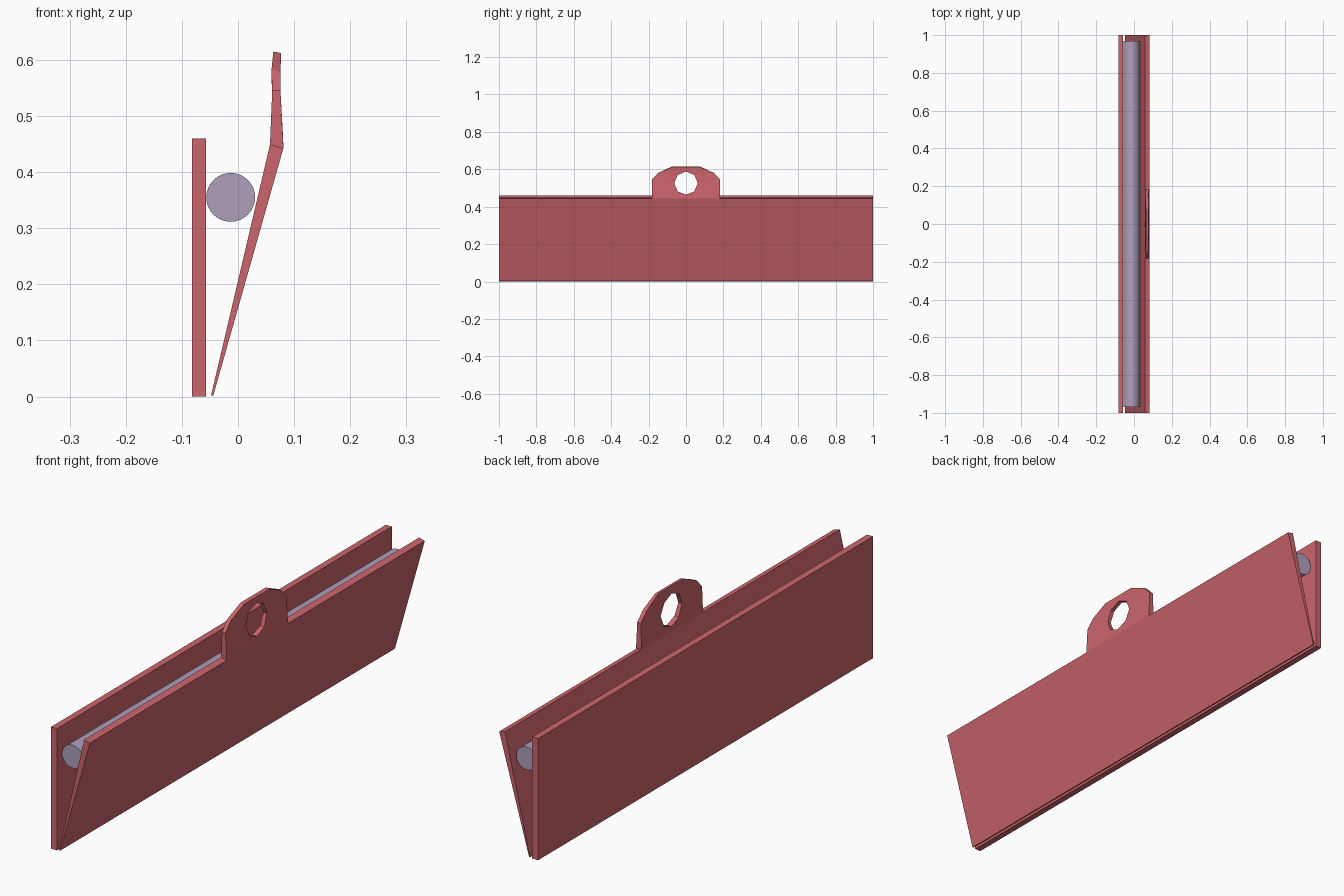
import bpy, bmesh, math

if "Cube" in bpy.data.objects:
    bpy.data.objects.remove(bpy.data.objects["Cube"])


def material(name, color):
    m = bpy.data.materials.new(name)
    m.diffuse_color = (*color, 1)
    m.use_nodes = True
    m.node_tree.nodes["Principled BSDF"].inputs["Base Color"].default_value = m.diffuse_color
    return m


red = material("red_plastic", (0.60, 0.13, 0.15))
lilac = material("lilac_rod", (0.42, 0.35, 0.50))


def finish(name, bm, mat):
    bmesh.ops.remove_doubles(bm, verts=bm.verts, dist=1e-5)
    bmesh.ops.recalc_face_normals(bm, faces=bm.faces)
    mesh = bpy.data.meshes.new(name)
    bm.to_mesh(mesh)
    bm.free()
    mesh.materials.append(mat)
    ob = bpy.data.objects.new(name, mesh)
    bpy.context.collection.objects.link(ob)
    return ob


def extrude_y(name, profile, half, mat):
    """Extrude an (x, z) profile symmetrically along y."""
    bm = bmesh.new()
    a, b = [[bm.verts.new((x, s * half, z)) for x, z in profile] for s in (-1, 1)]
    bm.faces.new(a)
    bm.faces.new(b[::-1])
    for i in range(len(a)):
        j = (i + 1) % len(a)
        bm.faces.new((a[i], b[i], b[j], a[j]))
    return finish(name, bm, mat)


# Upright and leaning plates
extrude_y("upright_plate", [(-0.082, 0), (-0.057, 0), (-0.057, 0.46), (-0.082, 0.46)], 1, red)
extrude_y("leaning_plate", [(-0.048, 0.002), (-0.044, 0.002), (0.081, 0.443), (0.057, 0.449)], 1, red)

# Round rod held between the plates
rod = extrude_y("rod", [(-0.013 + 0.0435 * math.cos(t * math.tau / 32),
                         0.355 + 0.0435 * math.sin(t * math.tau / 32)) for t in range(32)], 0.97, lilac)
bpy.context.view_layer.objects.active = rod
rod.select_set(True)
bpy.ops.object.shade_smooth_by_angle(angle=math.radians(40))

# Hanging tab: slightly wavy sheet with an octagonal hole
INNER = [(0.449, 0.057), (0.49, 0.062), (0.53, 0.062), (0.575, 0.059), (0.615, 0.063)]
OUTER = [(0.443, 0.081), (0.47, 0.080), (0.53, 0.076), (0.575, 0.075), (0.612, 0.077)]


def x_at(curve, z):
    for (z0, x0), (z1, x1) in zip(curve, curve[1:]):
        if z <= z1:
            return x0 + (x1 - x0) * (z - z0) / (z1 - z0)
    return curve[-1][1]


# half outline from top middle to bottom middle, with the matching hole corner
HALF = [(0, 0.615, 90), (0.075, 0.615, 45), (0.15, 0.58, 45),
        (0.183, 0.545, 0), (0.183, 0.446, -45), (0, 0.446, -90)]
bm = bmesh.new()
for s in (-1, 1):
    rims = []
    for curve in (INNER, OUTER):
        def vert(y, z):
            z = min(max(z, curve[0][0]), curve[-1][0])
            if z < 0.45:
                z = curve[0][0]
            return bm.verts.new((x_at(curve, z), s * y, z))
        rim = [vert(y, z) for y, z, a in HALF]
        hole = {a: vert(0.063 * math.cos(math.radians(a)), 0.526 + 0.062 * math.sin(math.radians(a)))
                for a in (90, 45, 0, -45, -90)}
        hole = [hole[a] for y, z, a in HALF]
        rims.append((rim, hole))
        for i in range(5):
            bm.faces.new(list(dict.fromkeys((rim[i], rim[i + 1], hole[i + 1], hole[i]))))
    # Thickness of outer edge and hole
    for a, b in zip(*rims):
        for i in range(5):
            if a[i] is not a[i + 1]:
                bm.faces.new((a[i], a[i + 1], b[i + 1], b[i]))
finish("hanging_tab", bm, red)
